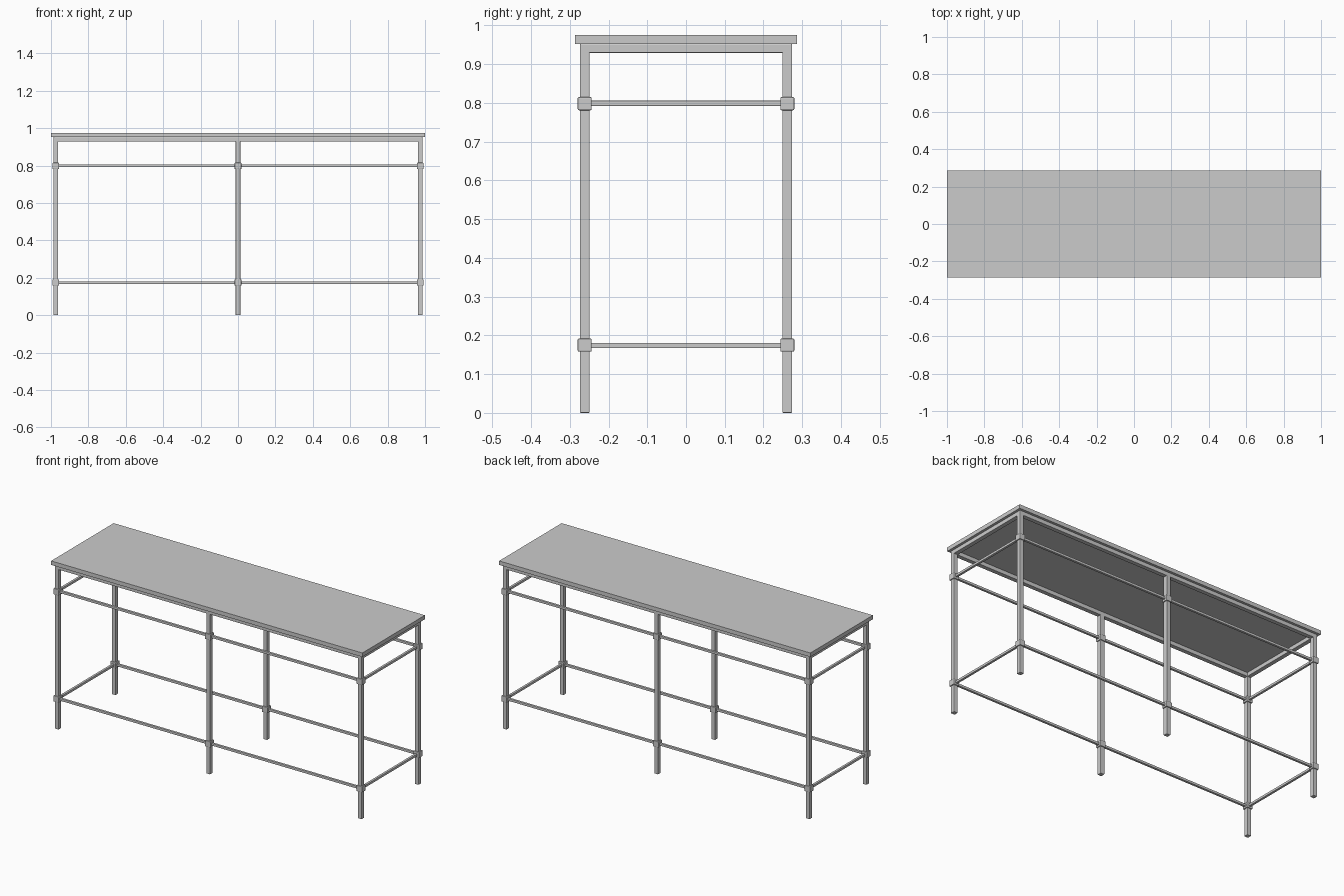
import bpy

if "Cube" in bpy.data.objects:
    bpy.data.objects.remove(bpy.data.objects["Cube"])

LEG_X, LEG_Y = 0.974, 0.2615
TUBE, RAIL, CLAMP = 0.025, 0.014, 0.036
UNDERSIDE = 0.952


def box(name, center, size, bevel=0.0, segments=2):
    bpy.ops.mesh.primitive_cube_add(size=1, location=center)
    ob = bpy.context.object
    ob.name = name
    ob.scale = size
    bpy.ops.object.transform_apply(location=False, rotation=False, scale=True)
    if bevel:
        mod = ob.modifiers.new("edge_rounding", "BEVEL")
        mod.width = bevel
        mod.segments = segments
    return ob


# Table top
box("table_top", (0, 0, 0.9635), (2, 0.574, 0.023))

# Six legs with joint collars at both rail heights
for x, side in ((-LEG_X, "left"), (0, "middle"), (LEG_X, "right")):
    for y, face in ((-LEG_Y, "front"), (LEG_Y, "back")):
        box(f"{face}_{side}_leg", (x, y, UNDERSIDE / 2), (TUBE, TUBE, UNDERSIDE), 0.002)
        for z, level in ((0.175, "lower"), (0.798, "upper")):
            box(f"{level}_{face}_{side}_collar", (x, y, z), (CLAMP, CLAMP, 0.034), 0.003)

# Tubular frame under the top
apron_z = UNDERSIDE - 0.0115
for s, face in ((-1, "front"), (1, "back")):
    box(f"{face}_apron", (0, s * LEG_Y, apron_z), (2 * LEG_X, TUBE, 0.023), 0.002)
for s, side in ((-1, "left"), (1, "right")):
    box(f"{side}_apron", (s * LEG_X, 0, apron_z), (TUBE, 2 * LEG_Y, 0.023), 0.002)

# Slim rails running around the frame at two heights
for z, level in ((0.174, "lower"), (0.799, "upper")):
    for s, face in ((-1, "front"), (1, "back")):
        box(f"{level}_{face}_rail", (0, s * LEG_Y, z), (2 * LEG_X, RAIL, RAIL), 0.002)
    for s, side in ((-1, "left"), (1, "right")):
        box(f"{level}_{side}_rail", (s * LEG_X, 0, z), (RAIL, 2 * LEG_Y, RAIL), 0.002)
